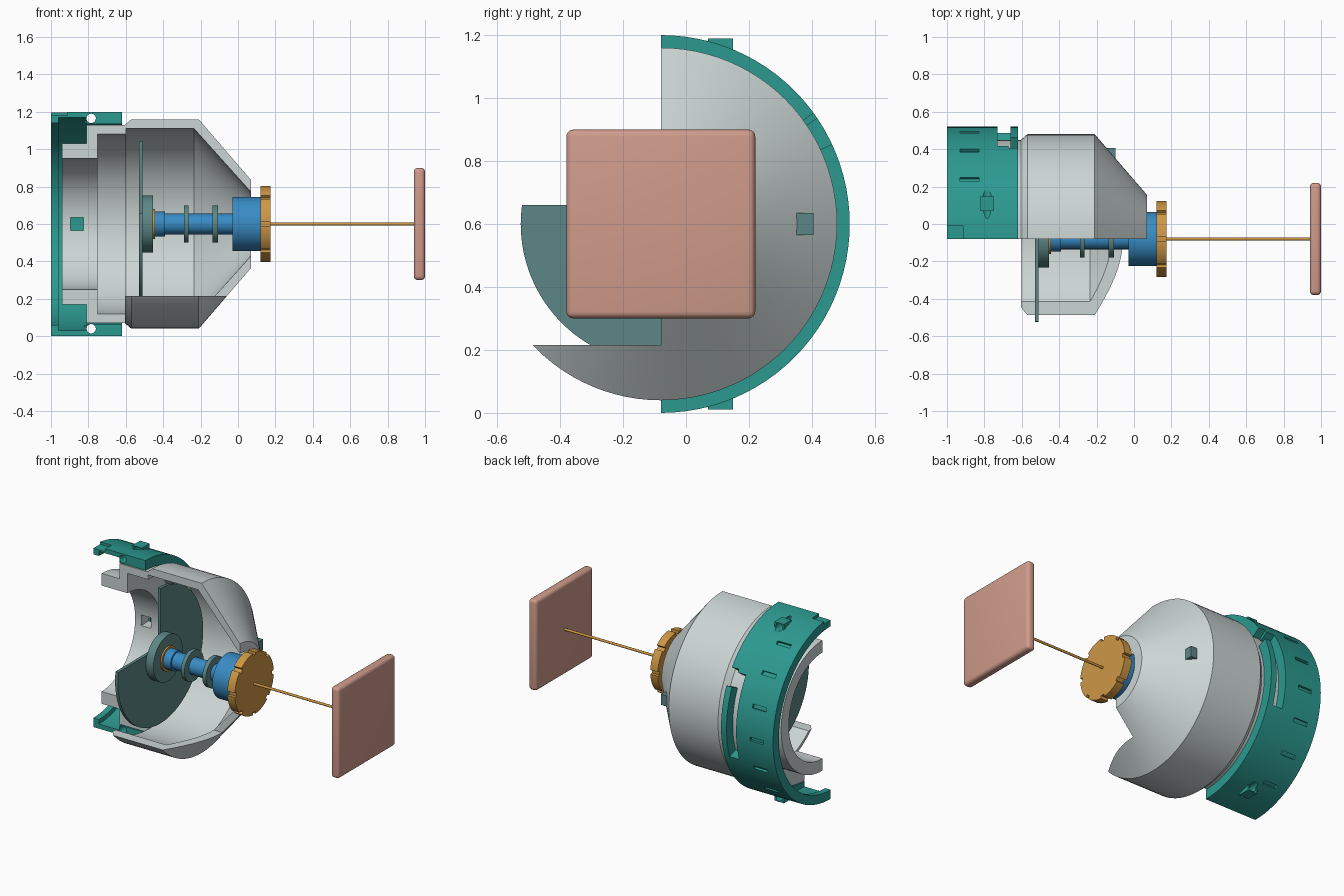
import bpy, bmesh
from math import radians, pi, cos, sin
from mathutils import Matrix, Vector

cube = bpy.data.objects.get("Cube")
if cube:
    bpy.data.objects.remove(cube, do_unlink=True)

CY, CZ = -0.08, 0.6  # main axis runs along x through this point


def material(name, r, g, b):
    m = bpy.data.materials.new(name)
    m.use_nodes = True
    m.diffuse_color = (r, g, b, 1)
    m.node_tree.nodes["Principled BSDF"].inputs["Base Color"].default_value = (r, g, b, 1)
    return m


TEAL = material("teal", 0.025, 0.32, 0.28)
GREY = material("light grey", 0.60, 0.66, 0.66)
SLATE = material("slate teal", 0.11, 0.24, 0.24)
BLUE = material("blue", 0.04, 0.26, 0.56)
GOLD = material("gold", 0.62, 0.31, 0.06)
PINK = material("dusty pink", 0.63, 0.33, 0.26)


def finish(bm, name, mat):
    bmesh.ops.recalc_face_normals(bm, faces=bm.faces)
    me = bpy.data.meshes.new(name)
    bm.to_mesh(me)
    bm.free()
    ob = bpy.data.objects.new(name, me)
    bpy.context.collection.objects.link(ob)
    if mat:
        me.materials.append(mat)
    return ob


def sector(name, profile, a0, a1, mat=None, step=3.75):
    """Sweep a closed (x, radius) profile about the axis; 0 deg is +y, 90 is +z."""
    bm = bmesh.new()
    full = a1 - a0 >= 360
    n = max(2, round((a1 - a0) / step))
    rows = []
    for i in range(n if full else n + 1):
        a = radians(a0 + (a1 - a0) * i / n)
        rows.append([bm.verts.new((x, CY + r * cos(a), CZ + r * sin(a))) for x, r in profile])
    k = len(profile)
    for i in range(n):
        p, q = rows[i], rows[(i + 1) % len(rows)]
        for j in range(k):
            bm.faces.new((p[j], p[(j + 1) % k], q[(j + 1) % k], q[j]))
    if not full:
        bm.faces.new(rows[0])
        bm.faces.new(rows[-1][::-1])
    return finish(bm, name, mat)


def box(name, lo, hi, mat=None, bevel=0):
    bm = bmesh.new()
    lo, hi = Vector(lo), Vector(hi)
    bmesh.ops.create_cube(bm, size=1, matrix=Matrix.Translation((lo + hi) / 2) @ Matrix.Diagonal((*(hi - lo), 1)))
    if bevel:
        bmesh.ops.bevel(bm, geom=bm.edges[:], offset=bevel, segments=4, profile=0.5, affect='EDGES')
    return finish(bm, name, mat)


def rod(name, x0, x1, r, mat, sides=64):
    bm = bmesh.new()
    m = Matrix.Translation(((x0 + x1) / 2, CY, CZ)) @ Matrix.Rotation(pi / 2, 4, 'Y')
    bmesh.ops.create_cone(bm, cap_ends=True, segments=sides, radius1=r, radius2=r, depth=x1 - x0, matrix=m)
    return finish(bm, name, mat)


def pin_cutter(x, z, r):
    bm = bmesh.new()
    m = Matrix.Translation((x, 0.1, z)) @ Matrix.Rotation(pi / 2, 4, 'X')
    bmesh.ops.create_cone(bm, cap_ends=True, segments=24, radius1=r, radius2=r, depth=0.6, matrix=m)
    return finish(bm, "pin_cutter", None)


def cut(ob, cutters):
    """Subtract the cutters from the object, one by one."""
    for c in cutters:
        mod = ob.modifiers.new("cut", 'BOOLEAN')
        mod.operation, mod.solver, mod.object = 'DIFFERENCE', 'EXACT', c
        c.hide_render = True
        bpy.context.view_layer.objects.active = ob
        bpy.ops.object.modifier_apply(modifier=mod.name)
        bpy.data.objects.remove(c, do_unlink=True)


def block(x0, x1, r0, r1):
    return [(x0, r0), (x1, r0), (x1, r1), (x0, r1)]


parts = []

# Half collar with inner lip and thick inner shoulder
collar = sector("collar", [(-1, .6), (-.62, .6), (-.62, .535), (-.81, .535), (-.81, .57),
                           (-.96, .57), (-.96, .54), (-1, .54)], -90, 90, TEAL)
cutters = [sector("grip", block(-.93, -.83, .585, .65), a - 1.2, a + 1.2)
           for a in range(-62, 60, 20)]
cutters += [sector("lock_window", block(-.73, -.66, .5, .65), -19, 34),
            sector("lock_entry", block(-.67, -.6, .5, .65), 25, 36),
            box("end_notch", (-1.1, -.2, 1.18), (-.915, -.01, 1.3)),
            pin_cutter(-.785, 1.165, .025), pin_cutter(-.785, .04, .025)]
cut(collar, cutters)
parts.append(collar)

# Pin lugs on top and bottom of the collar
for name, z0, z1, pin in (("top_lug", 1.14, 1.19, 1.165), ("bottom_lug", .01, .06, .04)):
    lug = box(name, (-.82, .07, z0), (-.75, .15, z1), TEAL)
    cut(lug, [pin_cutter(-.785, pin, .025)])
    parts.append(lug)

# Stepped neck inside the collar, with a square port
neck = sector("neck", [(-.94, .43), (-.81, .43), (-.81, .53), (-.6, .53), (-.6, .48),
                       (-.75, .48), (-.75, .35), (-.94, .35)], -90, 90, GREY)
cut(neck, [box("port", (-.895, .2, .565), (-.825, .4, .635))])
parts.append(neck)

# Conical housing with the upper front cut away
housing = sector("housing", [(-.605, .53), (-.57, .56), (-.21, .56), (.07, .235),
                             (.07, .17), (-.235, .51), (-.605, .51)], 0, 360, GREY)
cut(housing, [box("opening", (-2, -2, .215), (2, CY, 3))])
parts.append(housing)
parts.append(box("housing_peg", (-.15, .3, .565), (-.1, .405, .635), SLATE))

# Large disc with a missing quarter
disc = rod("divider_disc", -.53, -.51, .445, SLATE, 96)
cut(disc, [box("quarter", (-2, -2, .66), (2, CY, 3))])
parts.append(disc)

# Shaft, hub and rings
parts += [
    rod("hub", -.51, -.455, .152, SLATE),
    rod("hub_washer", -.455, -.445, .08, GOLD),
    rod("shaft_collar", -.445, -.39, .066, BLUE),
    rod("shaft", -.39, -.03, .055, BLUE),
    rod("shaft_drum", -.03, .12, .145, BLUE),
    rod("inner_ring", -.29, -.265, .1, SLATE),
    rod("outer_ring", -.135, -.107, .1, SLATE),
    rod("long_rod", .17, .945, .008, GOLD, 24),
]

# Notched knob
knob = rod("knob", .12, .175, .203, GOLD)
cut(knob, [sector("knob_notch", block(.05, .25, .185, .25), a - 4, a + 4) for a in range(0, 360, 45)])
parts.append(knob)

# Square end plate
parts.append(box("end_plate", (.94, -.38, .3), (1, .22, .9), PINK, .022))

# Smooth shading with sharp edges kept
bpy.ops.object.select_all(action='DESELECT')
for ob in parts:
    ob.select_set(True)
bpy.context.view_layer.objects.active = parts[0]
bpy.ops.object.shade_smooth_by_angle(angle=radians(25))
